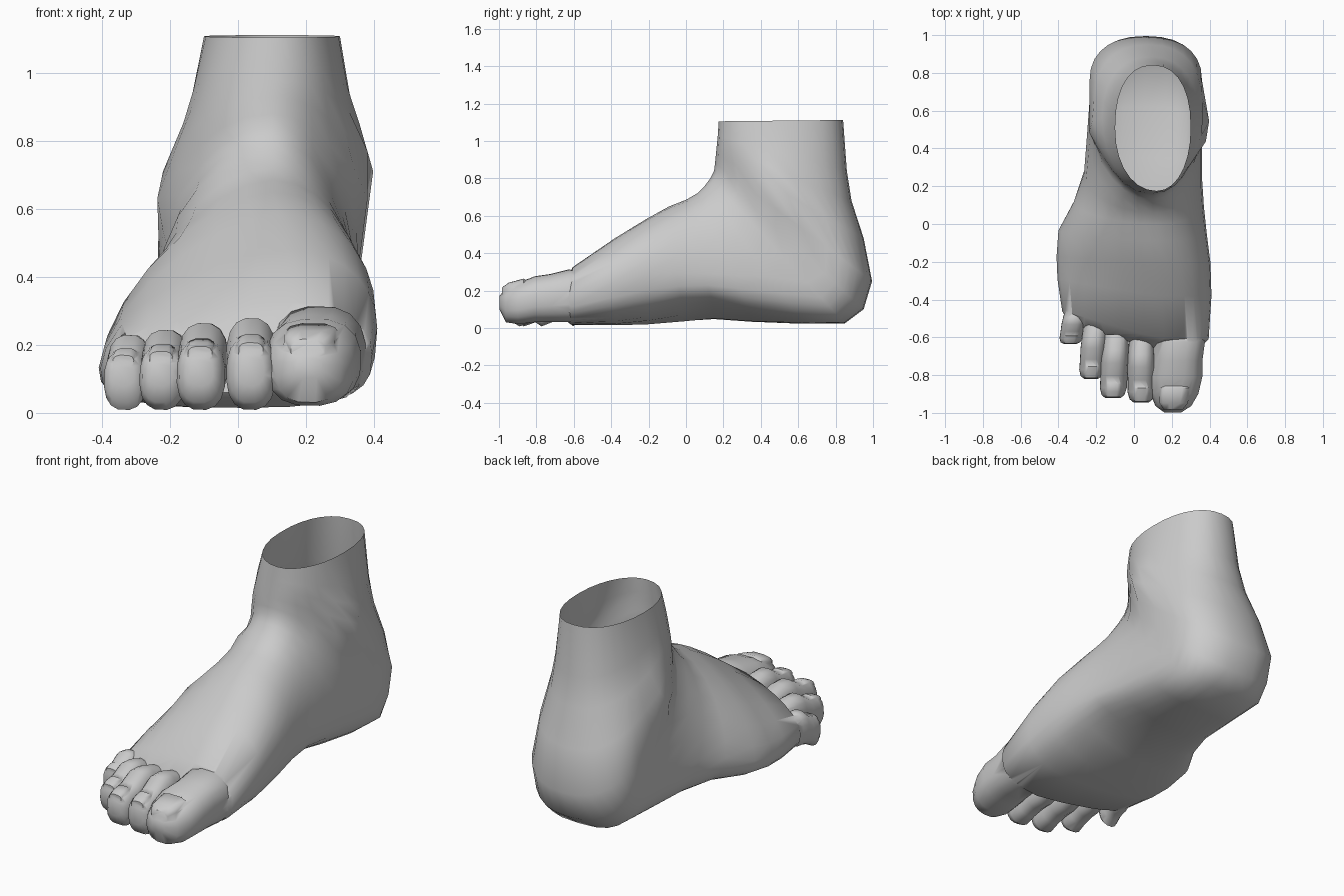
import bpy, bmesh
from math import sin, cos, pi, exp

if "Cube" in bpy.data.objects:
    bpy.data.objects.remove(bpy.data.objects["Cube"])


def loft(name, rings):
    """Skin a list of equal-length closed rings into one closed object."""
    bm = bmesh.new()
    rows = [[bm.verts.new(p) for p in ring] for ring in rings]
    n = len(rows[0])
    for a, b in zip(rows, rows[1:]):
        for i in range(n):
            j = (i + 1) % n
            bm.faces.new((a[i], a[j], b[j], b[i]))
    bm.faces.new(rows[0][::-1])
    bm.faces.new(rows[-1])
    bmesh.ops.recalc_face_normals(bm, faces=bm.faces)
    mesh = bpy.data.meshes.new(name)
    bm.to_mesh(mesh)
    bm.free()
    obj = bpy.data.objects.new(name, mesh)
    bpy.context.collection.objects.link(obj)
    return obj


def power(v, n):
    return abs(v) ** (2 / n)


def bump(p, c, r):
    return exp(-sum((a - b) ** 2 for a, b in zip(p, c)) / r ** 2)


# Foot sections fan from the toe line round the heel up to the open ankle:
# top y, top z, bottom y, bottom z, left x, right x, widest left, widest right, crest x
SECTIONS = [
    (-.63, .21, -.63, .06, -.34, .33, .45, .50, .05),
    (-.57, .325, -.58, .015, -.38, .395, .40, .50, .16),
    (-.36, .48, -.36, .015, -.405, .41, .25, .50, .15),
    (-.20, .585, -.20, .02, -.41, .405, .20, .48, .12),
    (-.09, .65, -.02, .035, -.40, .385, .20, .42, .10),
    (0, .685, .15, .045, -.32, .37, .25, .38, .10),
    (.06, .72, .35, .03, -.265, .36, .30, .36, .10),
    (.10, .76, .62, .022, -.25, .36, .32, .34, .10),
    (.13, .80, .85, .025, -.235, .36, .28, .28, .10),
    (.15, .84, .95, .10, -.235, .36, .26, .26, .10),
    (.155, .88, .995, .25, -.235, .36, .28, .28, .10),
    (.16, .93, .95, .48, -.205, .355, .36, .36, .10),
    (.165, .98, .885, .68, -.165, .34, .45, .45, .11),
    (.17, 1.03, .86, .84, -.135, .325, .50, .50, .11),
    (.175, 1.105, .84, 1.112, -.10, .30, .50, .50, .12),
]
# Roundness of the upper outer side of each section
ROUND_LEFT = [2.2, 2, 1.7, 1.55, 1.55, 1.7, 1.9] + [2.1] * 8


def foot_ring(index, sec, count=28):
    ty, tz, by, bz, xl, xr, wl, wr, xt = sec
    n_low = 3.0 if index < 9 else 2.3
    slant = max(0, min(.3, .64 * (-.1 - ty)))
    ring = []
    for i in range(count):
        a = 2 * pi * i / count
        c, s = cos(a), sin(a)
        side, wide, n_up = (xr, wr, 2.1) if s >= 0 else (xl, wl, ROUND_LEFT[index])
        low = c > 0
        n = n_low if low else n_up
        base = (xl + xr) / 2 if low else xt
        x = base + (side - base) * power(s, n)
        t = wide * (1 - power(c, n)) if low else wide + (1 - wide) * power(c, n)
        y = by + (ty - by) * t - slant * min(x, .12)
        z = bz + (tz - bz) * t
        # Ankle bones
        x += .065 * bump((x, y, z), (.35, .47, .71), .14)
        x -= .035 * bump((x, y, z), (-.19, .50, .64), .13)
        # Inner arch of the sole
        if x > 0 and z < .3:
            z += .09 * min(1, x / .3) * exp(-((y - .1) / .3) ** 2) * (1 - z / .3)
        ring.append((x, y, z))
    return ring


foot = loft("foot", [foot_ring(i, s) for i, s in enumerate(SECTIONS)])

# Profiles along a toe: distance, width factor, bottom z, top z as share of height
TOE = [(.2, .9, .06, .9), (.4, .98, .04, 1), (.56, 1.02, .04, 1), (.72, 1, .03, .84),
       (.87, 1, .008, .80), (.96, .85, .03, .74), (1, .55, .08, .62)]
BIG_TOE = [(.05, .95, .05, .9), (.25, 1.08, .03, 1), (.45, 1.04, .03, .92), (.62, 1.1, .03, .88),
           (.80, 1, .02, .77), (.93, .75, .03, .68), (1, .35, .10, .54)]
NAIL = [(.78, .5, .5, .78), (.82, .62, .5, .83), (.92, .62, .5, .79), (.985, .5, .55, .74)]
BIG_NAIL = [(.70, .5, .5, .80), (.74, .66, .5, .84), (.90, .6, .5, .77), (.97, .4, .5, .69)]


def toe_rings(base, tip, half, height, profile, count, n, relative=False):
    rings = []
    for f, w, lo, hi in profile:
        cx = base[0] + (tip[0] - base[0]) * f
        cy = base[1] + (tip[1] - base[1]) * f
        hi *= height
        lo *= height if relative else 1
        ring = []
        for i in range(count):
            a = 2 * pi * (i + .37) / count
            sx = 1 if cos(a) >= 0 else -1
            sz = 1 if sin(a) >= 0 else -1
            ring.append((cx + sx * half * w * power(cos(a), n), cy,
                         (lo + hi) / 2 + sz * (hi - lo) / 2 * power(sin(a), n)))
        rings.append(ring)
    return rings


# Toes with nails: base xy, tip xy, half width, height, profiles
TOES = {
    "big_toe": ((.25, -.5), (.205, -.998), .128, .315, BIG_TOE, BIG_NAIL),
    "second_toe": ((.04, -.52), (.038, -.945), .073, .28, TOE, NAIL),
    "third_toe": ((-.09, -.5), (-.112, -.922), .072, .265, TOE, NAIL),
    "fourth_toe": ((-.20, -.45), (-.227, -.82), .067, .245, TOE, NAIL),
    "little_toe": ((-.30, -.40), (-.338, -.635), .062, .23, TOE, NAIL),
}
parts = []
for name, (base, tip, half, height, profile, nail) in TOES.items():
    parts.append(loft(name, toe_rings(base, tip, half, height, profile, 16, 2.5)))
    parts.append(loft(name + "_nail", toe_rings(base, tip, half, height, nail, 12, 3, True)))

# Merge toes and nails into one skin
for part in parts:
    mod = foot.modifiers.new(part.name, 'BOOLEAN')
    mod.operation = 'UNION'
    mod.solver = 'EXACT'
    mod.object = part
bpy.context.view_layer.update()
skin = bpy.data.meshes.new_from_object(foot.evaluated_get(bpy.context.evaluated_depsgraph_get()))
foot.modifiers.clear()
foot.data = skin
for part in parts:
    bpy.data.objects.remove(part)

# Open the ankle
bm = bmesh.new()
bm.from_mesh(skin)
lids = [f for f in bm.faces if all(v.co.z > 1.1 for v in f.verts)]
bmesh.ops.delete(bm, geom=lids, context='FACES')
bm.to_mesh(skin)
bm.free()

bpy.ops.object.select_all(action='DESELECT')
foot.select_set(True)
bpy.context.view_layer.objects.active = foot
bpy.ops.object.shade_smooth_by_angle(angle=0.9)
